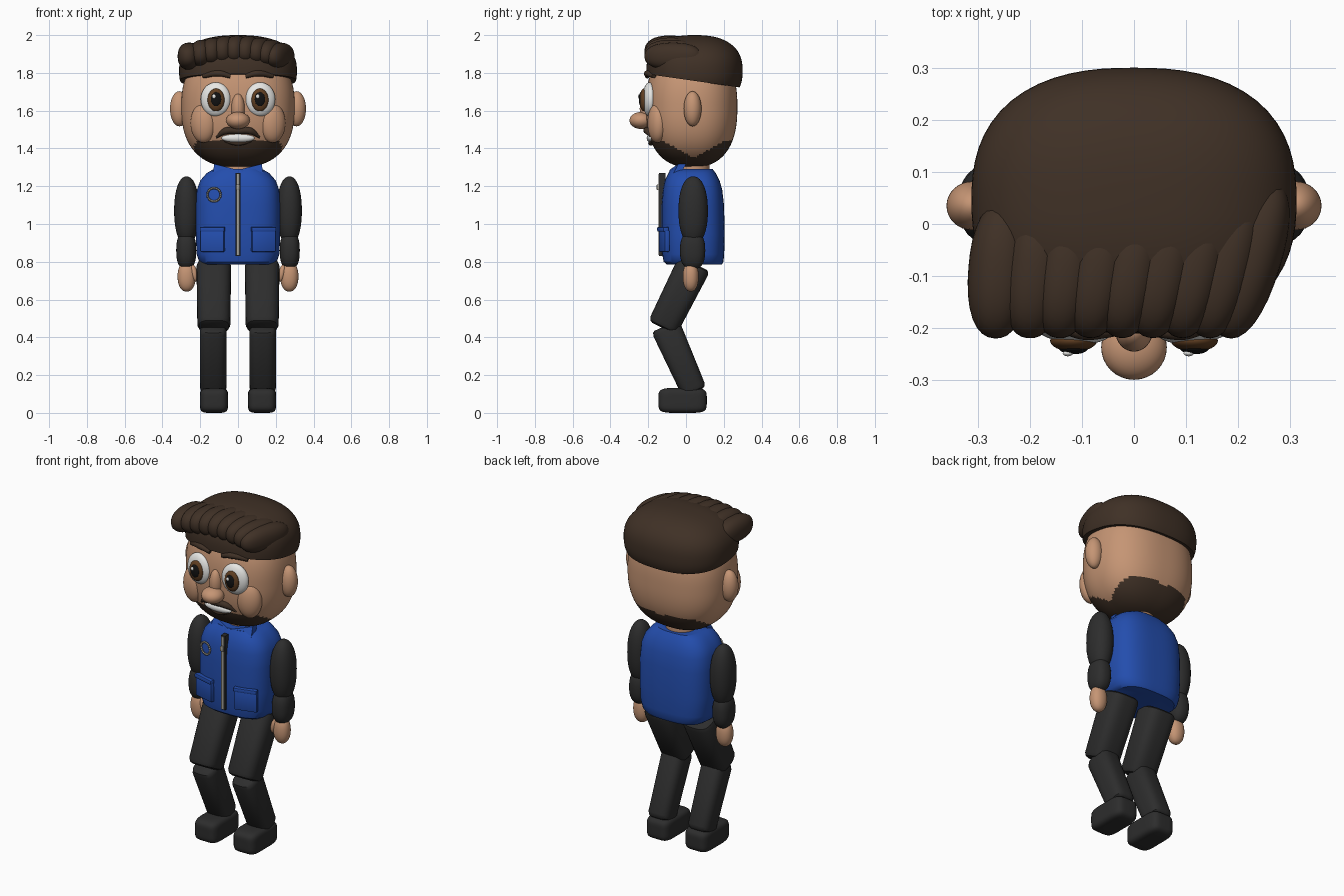
import bpy, bmesh, math
from mathutils import Matrix, Vector

if "Cube" in bpy.data.objects:
    bpy.data.objects.remove(bpy.data.objects["Cube"])


def material(name, rgb):
    m = bpy.data.materials.new(name)
    m.diffuse_color = (*rgb, 1)
    m.use_nodes = True
    m.node_tree.nodes["Principled BSDF"].inputs["Base Color"].default_value = m.diffuse_color
    return m


SKIN = material("skin", (0.56, 0.30, 0.175))
HAIR = material("dark_brown_hair", (0.050, 0.030, 0.019))
BLUE = material("blue_cloth", (0.017, 0.075, 0.42))
BLACK = material("charcoal_cloth", (0.026, 0.026, 0.026))
WHITE = material("white", (0.80, 0.80, 0.78))
IRIS = material("brown_iris", (0.12, 0.05, 0.016))
PUPIL = material("black_pupil", (0.006, 0.006, 0.006))
METAL = material("grey_metal", (0.38, 0.36, 0.31))


def finish(name, bm, mat):
    bmesh.ops.recalc_face_normals(bm, faces=bm.faces)
    me = bpy.data.meshes.new(name)
    bm.to_mesh(me)
    bm.free()
    me.materials.append(mat)
    ob = bpy.data.objects.new(name, me)
    bpy.context.collection.objects.link(ob)
    return ob


def blob(name, c, r, mat, p=2.0, rot=(0, 0, 0), seg=32, cut=None):
    """Ellipsoid, squarer as p grows; cut = (point, normal) removes the normal side."""
    bm = bmesh.new()
    bmesh.ops.create_uvsphere(bm, u_segments=seg, v_segments=seg * 5 // 8, radius=1)
    for v in bm.verts:
        v.co /= sum(abs(k) ** p for k in v.co) ** (1 / p)
        v.co = Vector(a * b for a, b in zip(v.co, r))
    turn = Matrix.Rotation(rot[2], 4, 'Z') @ Matrix.Rotation(rot[1], 4, 'Y') @ Matrix.Rotation(rot[0], 4, 'X')
    bm.transform(Matrix.Translation(c) @ turn)
    if cut:
        g = bm.verts[:] + bm.edges[:] + bm.faces[:]
        res = bmesh.ops.bisect_plane(bm, geom=g, plane_co=cut[0], plane_no=cut[1], clear_outer=True)
        edges = [e for e in res["geom_cut"] if isinstance(e, bmesh.types.BMEdge)]
        bmesh.ops.edgeloop_fill(bm, edges=edges)
    return finish(name, bm, mat)


def loft(name, rings, mat, p=3.0, n=40, matrix=None):
    """Skin closed rings given as (y centre, z, x radius, y radius)."""
    bm = bmesh.new()
    loops = []
    for cy, z, rx, ry in rings:
        loop = []
        for i in range(n):
            a = math.tau * i / n
            c, s = math.cos(a), math.sin(a)
            k = (abs(c) ** p + abs(s) ** p) ** (-1 / p)
            loop.append(bm.verts.new((c * k * rx, cy + s * k * ry, z)))
        loops.append(loop)
    for a, b in zip(loops, loops[1:]):
        for i in range(n):
            j = (i + 1) % n
            bm.faces.new((a[i], a[j], b[j], b[i]))
    bm.faces.new(loops[0])
    bm.faces.new(loops[-1])
    if matrix:
        bm.transform(matrix)
    return finish(name, bm, mat)


def limb(name, x, lo, hi, r_lo, r_hi, mat):
    """Rounded tapering leg segment between two (y, z) points."""
    dy, dz = hi[0] - lo[0], hi[1] - lo[1]
    length = math.hypot(dy, dz)
    rings = []
    for t, k in ((0, .72), (.02, .9), (.07, 1), (.93, 1), (.98, .92), (1, .78)):
        rx, ry = (a + (b - a) * t for a, b in zip(r_lo, r_hi))
        rings.append((0, t * length, rx * k, ry * k))
    m = Matrix.Translation((x, *lo)) @ Matrix.Rotation(math.atan2(-dy, dz), 4, 'X')
    return loft(name, rings, mat, 3.2, 32, m)


def box(name, c, size, mat, rot=(0, 0, 0), bevel=0.0):
    bm = bmesh.new()
    bmesh.ops.create_cube(bm, size=1)
    bm.transform(Matrix.Diagonal((*size, 1)))
    if bevel:
        bmesh.ops.bevel(bm, geom=bm.edges[:], offset=bevel, segments=2, affect='EDGES', profile=.5)
    bm.transform(Matrix.Translation(c) @ Matrix.Rotation(rot[2], 4, 'Z') @ Matrix.Rotation(rot[0], 4, 'X'))
    return finish(name, bm, mat)


def tube(name, pts, mat):
    """Smooth tube through (x, y, z, radius) points."""
    cu = bpy.data.curves.new(name, 'CURVE')
    cu.dimensions = '3D'
    cu.bevel_depth, cu.bevel_resolution, cu.use_fill_caps = 1, 3, True
    sp = cu.splines.new('BEZIER')
    sp.bezier_points.add(len(pts) - 1)
    for b, q in zip(sp.bezier_points, pts):
        b.co, b.radius = q[:3], q[3]
        b.handle_left_type = b.handle_right_type = 'AUTO'
    cu.materials.append(mat)
    ob = bpy.data.objects.new(name, cu)
    bpy.context.collection.objects.link(ob)
    bpy.ops.object.select_all(action='DESELECT')
    ob.select_set(True)
    bpy.context.view_layer.objects.active = ob
    bpy.ops.object.convert(target='MESH')


# Head, with beard and nape hair coloured by height
head = blob("head", (0, .03, 1.62), (.3, .242, .32), SKIN, 2.45, seg=112)
head.data.materials.append(HAIR)
for f in head.data.polygons:
    x, y, z = f.center
    if z < min(1.35 + .55 * abs(y - .04), 1.44):
        f.material_index = 1
loft("neck", [(.045, 1.24, .085, .08), (.045, 1.36, .085, .08)], SKIN, 2)

# Hair cap with a sloped lower edge, and a swept fringe
blob("hair_cap", (0, .045, 1.81), (.312, .255, .19), HAIR, 2.45, seg=64,
     cut=((0, 0, 1.764), (0, -.144, -1)))
for i, x in enumerate((-.258, -.19, -.13, -.068, -.005, .057, .118, .175, .222)):
    u = i / 8
    edge = abs(u - .5) * 2
    blob("fringe_lock", (x, -.088 + .02 * u ** 3, 1.918 - .03 * edge ** 2),
         (.06, .132 + .025 * u ** 3, .08 - .008 * edge), HAIR, 2.3, (0, 0, -.08 - .22 * u))

# Face centre
blob("nose_tip", (0, -.237, 1.548), (.063, .062, .045), SKIN)
blob("nose_bridge", (0, -.205, 1.61), (.036, .04, .08), SKIN)
blob("teeth", (0, -.186, 1.455), (.088, .022, .024), WHITE)
tube("moustache", [(-.115, -.18, 1.458, .005), (-.065, -.204, 1.492, .019), (0, -.208, 1.493, .017),
                   (.065, -.204, 1.492, .019), (.115, -.18, 1.458, .005)], HAIR)
tube("lower_lip", [(-.1, -.172, 1.452, .006), (0, -.186, 1.428, .014), (.1, -.172, 1.452, .006)], HAIR)

# Paired face parts
for s in (-1, 1):
    blob("ear", (s * .31, .035, 1.61), (.05, .047, .093), SKIN)
    blob("cheek", (s * .183, -.152, 1.535), (.07, .05, .105), SKIN, rot=(0, 0, s * .3))
    blob("eyeball", (s * .118, -.194, 1.66), (.08, .036, .09), WHITE, rot=(0, 0, s * .12))
    blob("iris", (s * .116, -.224, 1.657), (.045, .021, .06), IRIS)
    blob("pupil", (s * .116, -.238, 1.66), (.028, .012, .038), PUPIL)
    blob("eye_glint", (s * .116 - .011, -.248, 1.675), (.01, .006, .011), WHITE, seg=16)
    tube("eyebrow", [(s * .04, -.205, 1.782, .012), (s * .10, -.205, 1.797, .017),
                     (s * .185, -.17, 1.783, .012)], HAIR)

# Vest
loft("vest", [(.045, .785, .185, .145), (.04, .80, .205, .158), (.038, .84, .219, .164),
              (.038, .95, .224, .167), (.036, 1.1, .224, .165), (.035, 1.18, .218, .157),
              (.033, 1.23, .2, .145), (.032, 1.27, .165, .125), (.032, 1.29, .13, .11)], BLUE, 3, 64)
box("zipper_tape", (0, -.125, 1.05), (.026, .034, .44), BLACK)
box("zipper_teeth", (0, -.141, 1.05), (.011, .009, .43), METAL)
box("zipper_pull", (0, -.149, 1.195), (.02, .012, .03), METAL, bevel=.003)
for s in (-1, 1):
    box("pocket", (s * .135, -.116, .91), (.13, .026, .115), BLUE, (0, 0, s * .26), .005)
    box("pocket_flap", (s * .135, -.122, .972), (.134, .03, .024), BLUE, (0, 0, s * .26), .005)
    # Collar wing: a folded triangular flap
    bm = bmesh.new()
    outline = [(.008, -.085, 1.288), (.125, -.04, 1.318), (.135, -.07, 1.262), (.06, -.098, 1.248)]
    front = [bm.verts.new((s * x, y, z)) for x, y, z in outline]
    back = [bm.verts.new((s * x, y + .04, z)) for x, y, z in outline]
    bm.faces.new(front)
    bm.faces.new(back[::-1])
    for i in range(4):
        j = (i + 1) % 4
        bm.faces.new((front[i], back[i], back[j], front[j]))
    finish("collar_wing", bm, BLUE)

# Round chest badge: a ring of small beads
bm = bmesh.new()
for i in range(22):
    a = math.tau * i / 22
    x = -.127 + .035 * math.cos(a)
    spot = Matrix.Translation((x, -.124 - .25 * (x + .127), 1.155 + .035 * math.sin(a)))
    bmesh.ops.create_uvsphere(bm, u_segments=8, v_segments=6, radius=.0062, matrix=spot)
finish("badge_ring", bm, METAL)

# Arms and legs
for s in (-1, 1):
    blob("upper_arm", (s * .272, .038, 1.07), (.066, .078, .182), BLACK, 2.2)
    blob("forearm", (s * .274, .035, .86), (.053, .067, .1), BLACK, 2.5)
    blob("hand", (s * .272, .025, .722), (.048, .042, .08), SKIN, 2.2)
    blob("thumb", (s * .232, .01, .74), (.018, .022, .045), SKIN, rot=(0, s * .2, 0))
    limb("thigh", s * .128, (-.125, .45), (.045, .79), (.087, .083), (.092, .092), BLACK)
    limb("shin", s * .131, (.045, .11), (-.11, .46), (.069, .068), (.071, .08), BLACK)
    blob("shoe", (s * .127, -.018, .066), (.075, .128, .066), BLACK, 5, seg=48)

# Smooth shading that keeps sharp edges
bpy.ops.object.select_all(action='SELECT')
bpy.context.view_layer.objects.active = head
bpy.ops.object.shade_smooth_by_angle(angle=math.radians(38))
